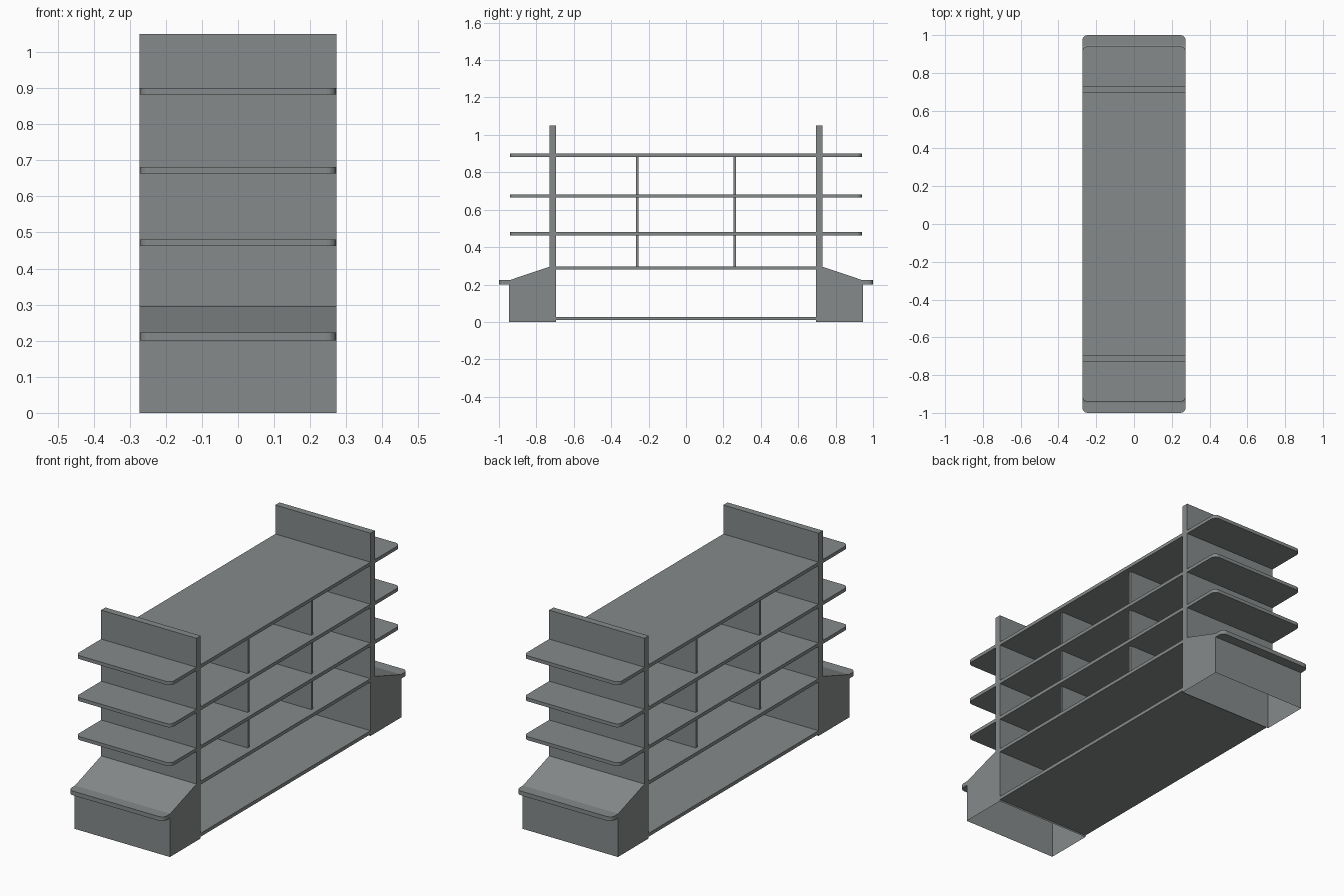
import bpy, bmesh
from mathutils import Matrix, Vector

default = bpy.data.objects.get("Cube")
if default:
    bpy.data.objects.remove(default, do_unlink=True)

HALF_W = 0.273           # half width of the whole unit
UP_IN, UP_OUT = 0.695, 0.73   # inner and outer face of the end panels
THICK = 0.018

grey = bpy.data.materials.new("shelf grey")
colour = (0.24, 0.255, 0.255, 1)
grey.diffuse_color = colour
grey.use_nodes = True
grey.node_tree.nodes["Principled BSDF"].inputs["Base Color"].default_value = colour


def finish(name, bm):
    bmesh.ops.recalc_face_normals(bm, faces=bm.faces)
    mesh = bpy.data.meshes.new(name)
    bm.to_mesh(mesh)
    bm.free()
    mesh.materials.append(grey)
    obj = bpy.data.objects.new(name, mesh)
    bpy.context.collection.objects.link(obj)
    return obj


def slab(name, low, high, is_round=None):
    """Box between two corners; vertical edges whose y passes is_round get rounded."""
    low, high = Vector(low), Vector(high)
    bm = bmesh.new()
    bmesh.ops.create_cube(bm, size=1, matrix=Matrix.Translation((low + high) / 2)
                          @ Matrix.Diagonal((high - low).to_4d()))
    if is_round:
        edges = [e for e in bm.edges
                 if abs(e.verts[0].co.z - e.verts[1].co.z) > 0.001
                 and is_round(e.verts[0].co.y)]
        bmesh.ops.bevel(bm, geom=edges, offset=0.027, segments=4,
                        profile=0.5, affect='EDGES')
    return finish(name, bm)


# Long shelves that pass through both end panels, with rounded ends
for label, top in (("lower", 0.481), ("middle", 0.682), ("upper", 0.9)):
    slab(label + "_shelf", (-HALF_W, -0.94, top - THICK), (HALF_W, 0.94, top),
         lambda y: True)

# Counter and floor boards between the end panels
for label, top in (("counter", 0.297), ("floor", 0.027)):
    slab(label + "_board", (-HALF_W, -UP_IN, top - THICK), (HALF_W, UP_IN, top))

# Dividers in the three upper bays, set slightly back from the shelf edge
for label, y in (("front", -0.26), ("back", 0.26)):
    for bay, z0, z1 in (("low", 0.297, 0.463), ("mid", 0.481, 0.664), ("top", 0.682, 0.882)):
        slab(f"{label}_{bay}_divider", (-0.243, y - 0.007, z0), (0.243, y + 0.007, z1))

# End units: tall panel, open-bottomed bin with sloped top, rounded ledge
BIN_PROFILE = ((UP_IN, 0), (UP_IN, 0.295), (UP_OUT, 0.295), (0.947, 0.222), (0.947, 0))
for label, s in (("front", -1), ("back", 1)):
    y0, y1 = sorted((s * UP_IN, s * UP_OUT))
    slab(label + "_end_panel", (-HALF_W, y0, 0.295), (HALF_W, y1, 1.05))

    bm = bmesh.new()
    sides = [[bm.verts.new((x, s * y, z)) for y, z in BIN_PROFILE]
             for x in (-HALF_W, HALF_W)]
    for ring in sides:
        bm.faces.new(ring)
    for i in range(len(BIN_PROFILE) - 1):
        bm.faces.new((sides[0][i], sides[0][i + 1], sides[1][i + 1], sides[1][i]))
    finish(label + "_bin", bm)

    y0, y1 = sorted((s * 0.94, s * 1.0))
    slab(label + "_ledge", (-HALF_W, y0, 0.201), (HALF_W, y1, 0.223),
         lambda y: abs(y) > 0.99)
